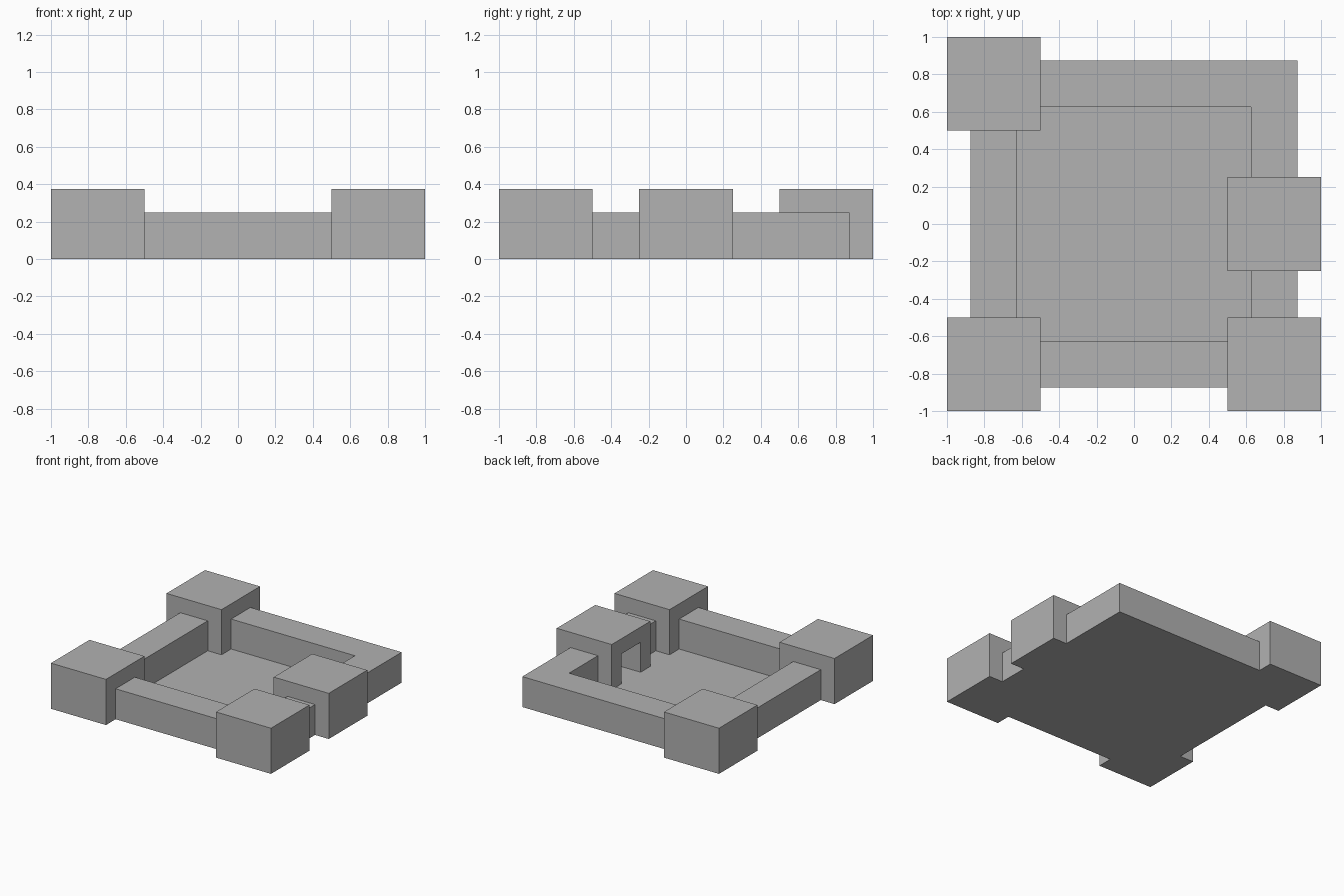
import bpy

if "Cube" in bpy.data.objects:
    bpy.data.objects.remove(bpy.data.objects["Cube"])

# One flat stone colour
stone = bpy.data.materials.new("grey_stone")
stone.diffuse_color = (0.445, 0.445, 0.445, 1)
stone.use_nodes = True
stone.node_tree.nodes["Principled BSDF"].inputs["Base Color"].default_value = stone.diffuse_color


def prism(name, outline, z0, z1):
    """Upright solid from a counter-clockwise ground outline."""
    n = len(outline)
    verts = [(x, y, z) for z in (z0, z1) for x, y in outline]
    faces = [tuple(reversed(range(n))), tuple(range(n, 2 * n))]
    faces += [(i, (i + 1) % n, n + (i + 1) % n, n + i) for i in range(n)]
    mesh = bpy.data.meshes.new(name)
    mesh.from_pydata(verts, [], faces)
    mesh.materials.append(stone)
    obj = bpy.data.objects.new(name, mesh)
    bpy.context.collection.objects.link(obj)
    return obj


def block(name, x0, x1, y0, y1, z0, z1):
    return prism(name, [(x0, y0), (x1, y0), (x1, y1), (x0, y1)], z0, z1)


OUT, INN = 0.875, 0.625      # outer and inner wall lines
WALL, TOWER = 0.25, 0.375    # heights

# Courtyard floor
block("courtyard_floor", -OUT, OUT, -OUT, OUT, 0, 0.004)

# Corner towers
for name, x, y in (("front_left_tower", -1, -1), ("front_right_tower", 0.5, -1),
                   ("back_left_tower", -1, 0.5)):
    block(name, x, x + 0.5, y, y + 0.5, 0, TOWER)

# Straight walls between the towers
block("front_wall", -0.5, 0.5, -OUT, -INN, 0, WALL)
block("left_wall", -OUT, -INN, -0.5, 0.5, 0, WALL)
block("right_wall", INN, OUT, -0.5, -0.25, 0, WALL)

# L-shaped wall around the corner without a tower
prism("back_corner_wall", [(INN, 0.25), (OUT, 0.25), (OUT, OUT), (-0.5, OUT),
                           (-0.5, INN), (INN, INN)], 0, WALL)

# Gate tower with a doorway recess on the courtyard side
gate = block("gate_tower", 0.5, 1, -0.25, 0.25, 0, TOWER)
cutter = block("doorway_cutter", 0.4, 0.875, -0.125, 0.125, -0.1, WALL)
cutter.hide_render = True
cutter.hide_viewport = True
cut = gate.modifiers.new("doorway", 'BOOLEAN')
cut.operation = 'DIFFERENCE'
cut.solver = 'EXACT'
cut.object = cutter
